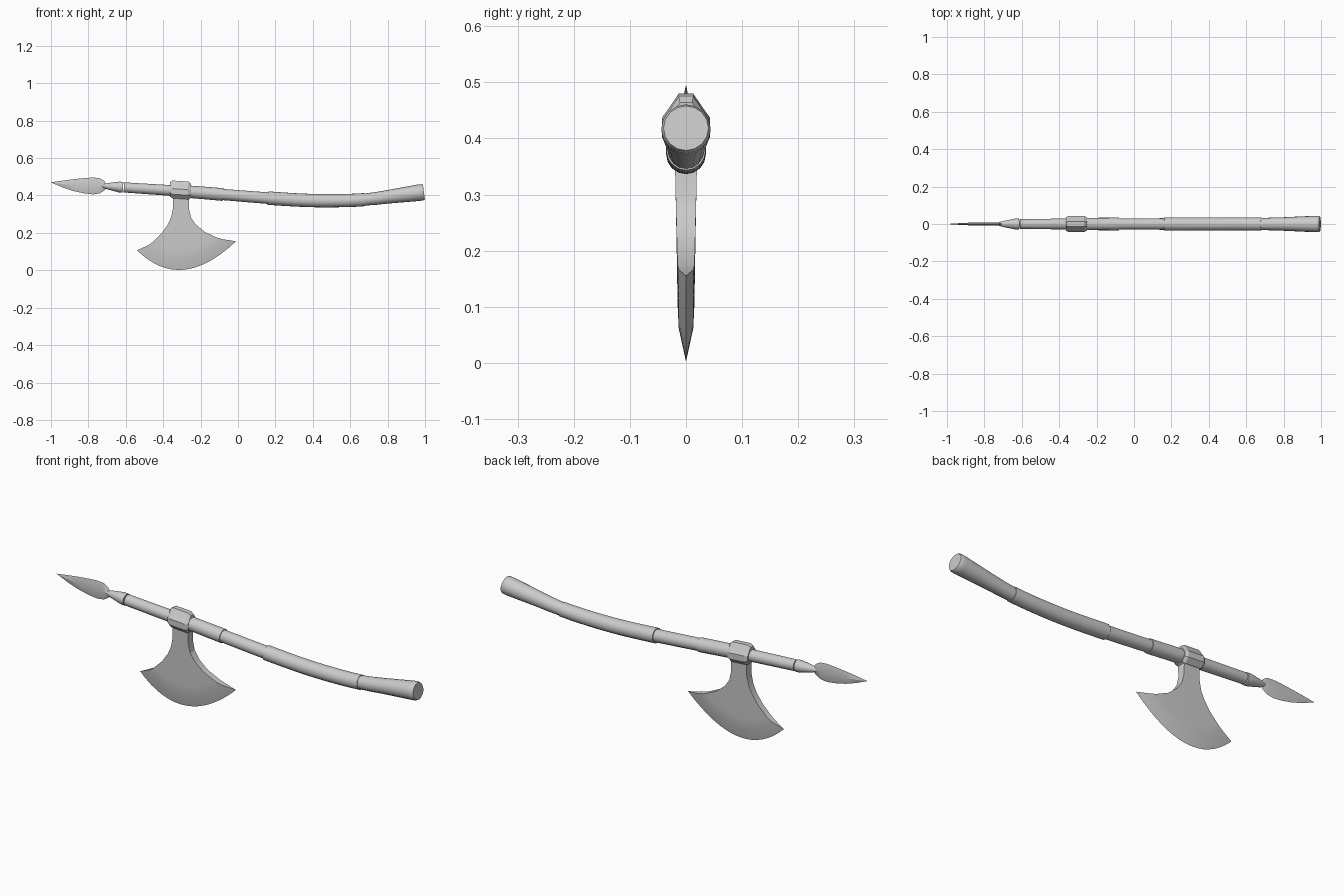
import bpy, math
from mathutils import Vector

if "Cube" in bpy.data.objects:
    bpy.data.objects.remove(bpy.data.objects["Cube"])

# Centre line of the shaft in the XZ plane
PATH = [(-.74, .453), (-.62, .444), (-.25, .419), (-.08, .405), (.16, .386),
        (.36, .374), (.52, .372), (.68, .378), (.84, .398), (1.0, .419)]


def slope(i):
    a, b = PATH[max(i - 1, 0)], PATH[min(i + 1, len(PATH) - 1)]
    return (b[1] - a[1]) / (b[0] - a[0])


def centre(x):
    i = 0
    while i < len(PATH) - 2 and x > PATH[i + 1][0]:
        i += 1
    (x0, z0), (x1, z1) = PATH[i], PATH[i + 1]
    h, t = x1 - x0, (x - x0) / (x1 - x0)
    return ((2*t**3 - 3*t*t + 1) * z0 + (t**3 - 2*t*t + t) * h * slope(i)
            + (3*t*t - 2*t**3) * z1 + (t**3 - t*t) * h * slope(i + 1))


def make(name, verts, faces, smooth=None):
    me = bpy.data.meshes.new(name)
    me.from_pydata([tuple(v) for v in verts], [], faces)
    import bmesh
    bm = bmesh.new()
    bm.from_mesh(me)
    bmesh.ops.remove_doubles(bm, verts=bm.verts, dist=1e-5)
    bmesh.ops.recalc_face_normals(bm, faces=bm.faces)
    bm.to_mesh(me)
    bm.free()
    ob = bpy.data.objects.new(name, me)
    bpy.context.collection.objects.link(ob)
    if smooth:
        bpy.ops.object.select_all(action='DESELECT')
        ob.select_set(True)
        bpy.context.view_layer.objects.active = ob
        bpy.ops.object.shade_smooth_by_angle(angle=math.radians(smooth))
    return ob


def loft(name, rings, smooth=None, caps=True):
    """Join closed rings of equal length."""
    n = len(rings[0])
    verts = [v for r in rings for v in r]
    faces = [(k*n + i, k*n + (i+1) % n, (k+1)*n + (i+1) % n, (k+1)*n + i)
             for k in range(len(rings) - 1) for i in range(n)]
    if caps:
        faces += [tuple(range(n)), tuple(range((len(rings)-1)*n, len(rings)*n))]
    return make(name, verts, faces, smooth)


def tube(name, stations, sides=16, step=.05):
    """Round section following the shaft; stations are (x, radius)."""
    pts = [stations[0]]
    for (a, ra), (b, rb) in zip(stations, stations[1:]):
        k = max(1, round((b - a) / step))
        pts += [(a + (b-a)*j/k, ra + (rb-ra)*j/k) for j in range(1, k + 1)]
    rings = []
    for x, r in pts:
        c = Vector((x, 0, centre(x)))
        tan = Vector((.02, 0, centre(x + .01) - centre(x - .01))).normalized()
        up = Vector((-tan.z, 0, tan.x))
        rings.append([c + r*math.cos(a)*up + Vector((0, r*math.sin(a), 0))
                      for a in (2*math.pi*i/sides for i in range(sides))])
    return loft(name, rings, 35)


# Shaft, sleeves, grip and flared butt
tube("shaft", [(-.61, .027), (-.3, .029), (.2, .031), (.7, .031)])
tube("head_sleeve", [(-.27, .033), (-.08, .034)])
tube("grip", [(.16, .036), (.68, .035)])
tube("butt", [(.675, .032), (.8, .036), (.965, .044), (.985, .044), (.994, .040)])
tube("spear_socket", [(-.74, .004), (-.70, .016), (-.635, .029), (-.615, .029)])

# Spear point: diamond section, (x, top z, bottom z, half thickness)
leaf = [(-.70, .452, .444, .003), (-.715, .478, .426, .008), (-.74, .493, .411, .009),
        (-.775, .496, .406, .009), (-.82, .493, .411, .008), (-.88, .487, .424, .007),
        (-.94, .479, .444, .004), (-1.0, .4702, .4698, .0002)]
loft("spear_point", [[(x, 0, t), (x, h, (t+b)/2), (x, 0, b), (x, -h, (t+b)/2)]
                     for x, t, b, h in leaf], 25)

# Axe socket: faceted block around the shaft with chamfered ends
half = [(.013, .477), (.030, .452), (.043, .434), (.043, .404), (.022, .382)]
prof = half + [(-y, z) for y, z in reversed(half)]


def socket_ring(x, scale):
    return [(x, y*scale, .425 + (z - .425)*scale - .065*(x + .308)) for y, z in prof]


loft("axe_socket", [socket_ring(-.364, .82), socket_ring(-.350, 1),
                    socket_ring(-.266, 1), socket_ring(-.252, .82)])

# Axe blade: rows of (left, middle, right, half thickness), neck to cutting edge
rows = [((-.348, .44), (-.305, .44), (-.262, .44), .022),
        ((-.347, .335), (-.304, .33), (-.262, .328), .019),
        ((-.357, .285), (-.305, .275), (-.251, .282), .018),
        ((-.375, .245), (-.303, .225), (-.226, .245), .017),
        ((-.408, .198), (-.301, .165), (-.178, .205), .016),
        ((-.455, .152), (-.297, .105), (-.110, .174), .015),
        ((-.478, .135), (-.295, .062), (-.080, .166), .013),
        ((-.540, .107), (-.290, .003), (-.011, .155), 0)]
N = 16
rings = []
for l, m, r, h in rows:
    line = []
    for i in range(N + 1):
        t = i / N
        a, b, c = (1-t)*(1-2*t), 4*t*(1-t), t*(2*t-1)
        line.append((a*l[0] + b*m[0] + c*r[0], max(0, a*l[1] + b*m[1] + c*r[1])))
    rings.append([(x, -h, z) for x, z in line] + [(x, h, z) for x, z in reversed(line)])
n = 2*(N + 1)
faces = [(k*n + i, k*n + (i+1) % n, (k+1)*n + (i+1) % n, (k+1)*n + i)
         for k in range(len(rings) - 1) for i in range(n)]
faces.append(tuple(range(n)))
# The last strip between the horn tips collapses onto the sharp edge
last = (len(rings) - 2) * n
flat = {(last + i, last + n + i) for i in (N, n - 1)}
faces = [f if (f[0], f[3]) not in flat or len(f) != 4 else (f[0], f[1], f[2]) for f in faces]
verts = [v for r in rings for v in r]
# Share one vertex per point along the cutting edge
share = {last + n + i: last + n + (n - 1 - i) for i in range(N + 1, n)}
faces = [tuple(share.get(i, i) for i in f) for f in faces]
make("axe_blade", verts, faces, 20)
